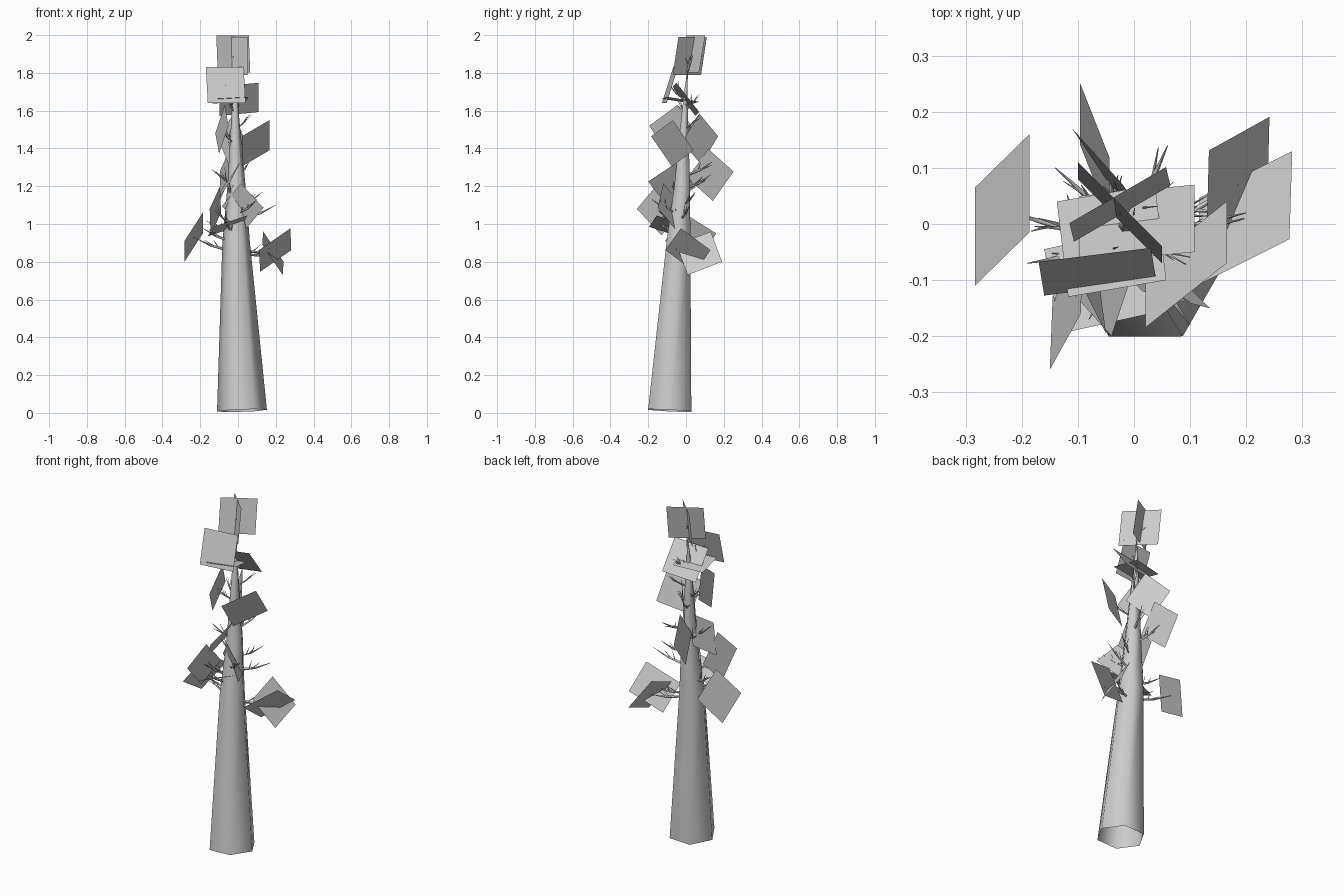
import bpy, bmesh, math, random
from mathutils import Vector

if "Cube" in bpy.data.objects:
    bpy.data.objects.remove(bpy.data.objects["Cube"])

random.seed(4)

# trunk centre line: x, y, z, radius
AXIS = [(0.021, -0.086, 0.012, 0.132), (-0.01, -0.04, 0.9, 0.073),
        (-0.008, -0.02, 1.2, 0.048), (-0.015, -0.006, 1.6, 0.018),
        (-0.015, 0.0, 1.72, 0.008), (-0.01, 0.01, 1.82, 0.002)]


def tube(bm, path, sides):
    """Open tapered tube through (point, radius) pairs."""
    rings = []
    for i, (p, r) in enumerate(path):
        d = path[min(i + 1, len(path) - 1)][0] - path[max(i - 1, 0)][0]
        d.normalize()
        a = Vector((1, 0, 0)) if abs(d.x) < 0.8 else Vector((0, 1, 0))
        a = (a - d * a.dot(d)).normalized()
        b = d.cross(a)
        rings.append([bm.verts.new(p + r * (math.cos(t) * a + math.sin(t) * b))
                      for t in (2 * math.pi * k / sides for k in range(sides))])
    for lo, hi in zip(rings, rings[1:]):
        for k in range(sides):
            n = (k + 1) % sides
            bm.faces.new((lo[k], lo[n], hi[n], hi[k]))


def finish(bm, name, smooth):
    me = bpy.data.meshes.new(name)
    for f in bm.faces:
        f.smooth = smooth
    bm.to_mesh(me)
    bm.free()
    ob = bpy.data.objects.new(name, me)
    bpy.context.collection.objects.link(ob)
    return ob


def axis_at(z):
    for a, b in zip(AXIS, AXIS[1:]):
        if z <= b[2]:
            t = (z - a[2]) / (b[2] - a[2])
            return Vector(a[:3]).lerp(Vector(b[:3]), t)
    return Vector(AXIS[-1][:3])


# trunk
bm = bmesh.new()
tube(bm, [(Vector(a[:3]), a[3]) for a in AXIS], 6)
finish(bm, "trunk", True)

# leaf cards: centre, edge one, edge two
CARDS = [
    ((-.235, .025, .93), (0, -.175, .11), (-.097, -.095, -.15)),
    ((.197, .01, .862), (-.005, -.157, .115), (-.165, -.083, -.115)),
    ((.185, .07, .845), (.005, .182, .07), (.108, .06, -.16)),
    ((.093, -.072, 1.427), (0, .11, -.16), (-.145, -.115, -.085)),
    ((-.025, .035, 1.9), (.172, .1, 0), (.008, -.033, -.197)),
    ((-.025, .02, 1.89), (.15, -.15, 0), (.0, -.03, -.2)),
    ((-.065, -.085, 1.735), (.2, .025, 0), (.01, -.06, -.19)),
    ((.005, 0, 1.66), (.205, .02, .02), (0, .12, -.155)),
    ((-.04, -.03, 1.655), (.175, .03, .01), (.02, -.17, .025)),
    ((-.085, -.07, 1.5), (-.02, .15, .11), (-.05, .1, -.15)),
    ((-.035, .075, 1.45), (.09, -.1, .12), (.06, -.09, -.15)),
    ((-.07, .13, 1.26), (.053, -.134, .12), (0, -.11, -.155)),
    ((.025, -.085, 1.09), (.12, -.03, -.13), (-.1, .1, -.12)),
    ((-.12, -.145, 1.07), (.005, .13, -.14), (.055, .1, .12)),
    ((-.06, -.075, 1.21), (.05, .15, .1), (-.09, .1, -.13)),
    ((-.055, -.1, .99), (.18, .04, .06), (.03, -.15, .05)),
]
bm = bmesh.new()
for c, u, v in CARDS:
    c, u, v = Vector(c), Vector(u) / 2, Vector(v) / 2
    bm.faces.new([bm.verts.new(c + i * u + j * v)
                  for i, j in ((-1, -1), (1, -1), (1, 1), (-1, 1))])
finish(bm, "leaf_cards", False)

# forked twigs: tips at the cards plus bare ones
TIPS = [Vector(c) for c, u, v in CARDS] + [Vector(p) for p in (
    (.2, .02, 1.1), (.13, .05, 1.17), (-.14, .1, 1.29), (.06, .14, 1.33),
    (-.12, -.07, 1.28), (.06, .07, 1.58), (-.17, .01, 1.02), (-.19, -.07, 0.98),
    (-.1, .03, 1.52), (.1, -.18, 1.13), (-.08, -.17, 1.03), (.02, .06, 1.68))]
bm = bmesh.new()
for tip in TIPS:
    base = axis_at(tip.z - (0.08 if tip.z > 0.9 else 0))
    d = tip - base
    fork = base + d * 0.6 - Vector((0, 0, 0.012))
    r = 0.009 if tip.z < 1.35 else 0.006
    tube(bm, [(base, r), (fork, r * 0.6), (tip, 0.0008)], 4)
    for k in range(3):
        s = fork + (base - fork) * 0.15 * k
        off = Vector((random.uniform(-1, 1), random.uniform(-1, 1), random.uniform(0, 1)))
        e = s + (d.normalized() + off * 0.8).normalized() * random.uniform(.04, .07)
        tube(bm, [(s, r * 0.4), (e, 0.0008)], 4)
finish(bm, "twigs", True)
